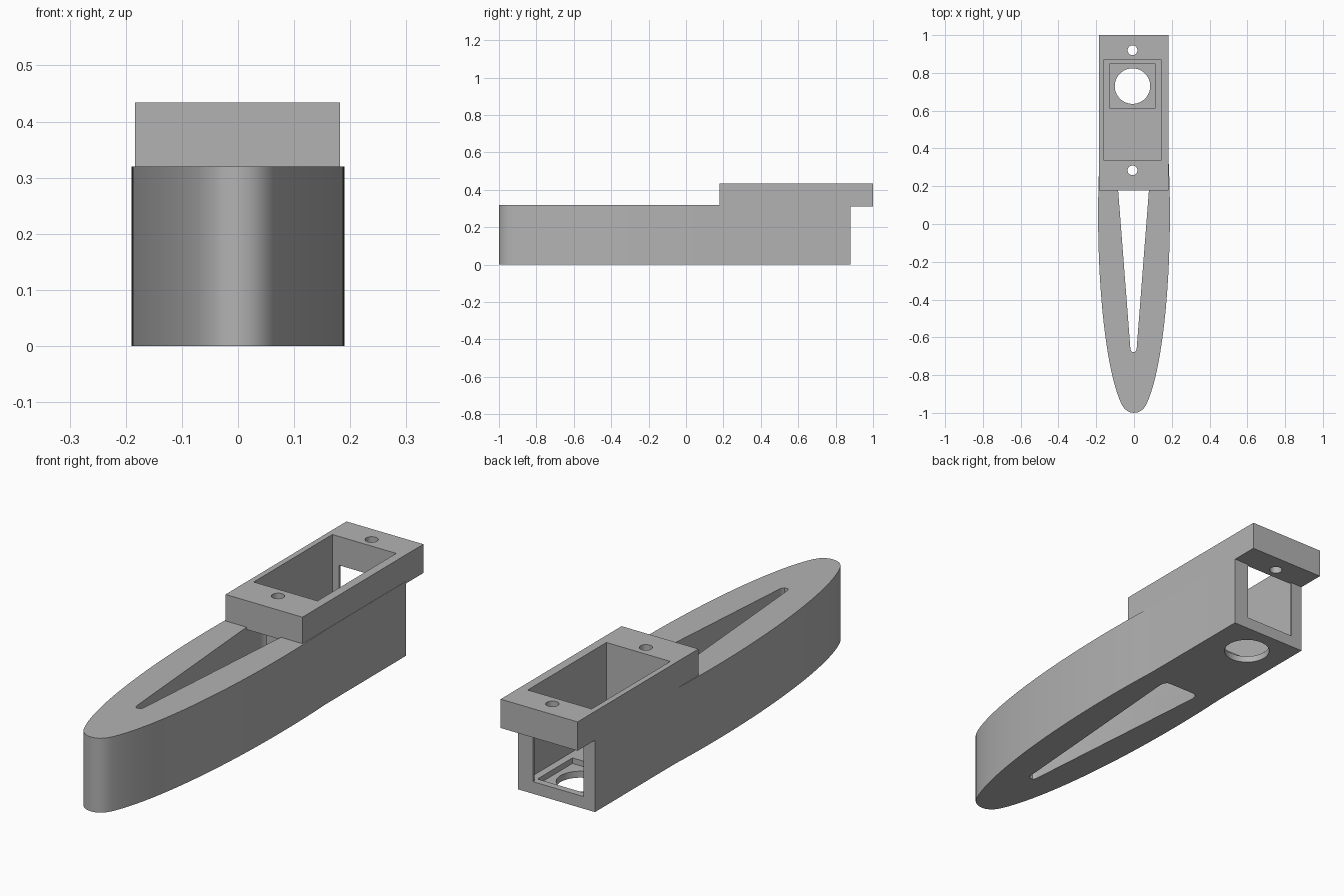
import bpy, bmesh, math

if "Cube" in bpy.data.objects:
    bpy.data.objects.remove(bpy.data.objects["Cube"], do_unlink=True)

grey = bpy.data.materials.new("plain grey")
grey.use_nodes = True
colour = (0.45, 0.45, 0.45, 1)
grey.diffuse_color = colour
grey.node_tree.nodes["Principled BSDF"].inputs["Base Color"].default_value = colour


def prism(name, outline, z0, z1):
    """Extrude a closed xy outline from z0 to z1."""
    bm = bmesh.new()
    face = bm.faces.new([bm.verts.new((x, y, z0)) for x, y in outline])
    top = bmesh.ops.extrude_face_region(bm, geom=[face])["geom"]
    verts = [v for v in top if isinstance(v, bmesh.types.BMVert)]
    bmesh.ops.translate(bm, verts=verts, vec=(0, 0, z1 - z0))
    bmesh.ops.recalc_face_normals(bm, faces=bm.faces)
    mesh = bpy.data.meshes.new(name)
    bm.to_mesh(mesh)
    bm.free()
    mesh.materials.append(grey)
    ob = bpy.data.objects.new(name, mesh)
    bpy.context.collection.objects.link(ob)
    return ob


def box(name, x0, x1, y0, y1, z0, z1):
    return prism(name, [(x0, y0), (x1, y0), (x1, y1), (x0, y1)], z0, z1)


def cylinder(name, x, y, r, z0, z1, n=48):
    ring = [(x + r * math.cos(2 * math.pi * i / n),
             y + r * math.sin(2 * math.pi * i / n)) for i in range(n)]
    return prism(name, ring, z0, z1)


def mirrored(half, cx=0):
    """Close a right-hand half outline with its mirror image."""
    return [(cx + x, y) for x, y in half] + [(cx - x, y) for x, y in reversed(half) if x > 0]


def combine(target, tool, operation):
    mod = target.modifiers.new(tool.name, 'BOOLEAN')
    mod.operation, mod.solver, mod.object = operation, 'EXACT', tool
    bpy.context.view_layer.objects.active = target
    bpy.ops.object.modifier_apply(modifier=mod.name)
    bpy.data.objects.remove(tool, do_unlink=True)


# Tapered body: blunt nose, elliptical flanks, straight rear
W, CY, LEN = 0.19, 0.05, 1.07
half = [(0, -1), (0.018, -0.998), (0.036, -0.99), (0.051, -0.977)]
start, end = math.asin((-0.96 - CY) / LEN), math.asin((0.335 - CY) / LEN)
for i in range(41):
    a = start + (end - start) * i / 40
    half.append((W * math.cos(a), CY + LEN * math.sin(a)))
half.append((half[-1][0], 0.88))
body = prism("tapered_body", mirrored(half), 0, 0.32)

# Long wedge slot with rounded ends, cut before the block covers it
slot = [(0.008, -0.677), (0.014, -0.67), (0.017, -0.655), (0.089, 0.275),
        (0.086, 0.295), (0.077, 0.307), (0.063, 0.31)]
combine(body, prism("slot_cutter", mirrored(slot, -0.0025), -0.1, 0.32), 'DIFFERENCE')

# Raised mounting block overhanging the rear
combine(body, box("mounting_block", -0.184, 0.182, 0.178, 1, 0.31, 0.434), 'UNION')

# Pocket, floor recess, rear window and round holes
HX = -0.008
cutters = [
    box("pocket_cutter", -0.16, 0.144, 0.335, 0.87, 0.052, 0.6),
    box("recess_cutter", -0.128, 0.112, 0.612, 0.85, 0.028, 0.2),
    box("window_cutter", -0.128, 0.112, 0.8, 0.95, 0.052, 0.31),
    cylinder("floor_hole_cutter", HX, 0.73, 0.094, -0.1, 0.2),
    cylinder("front_screw_cutter", HX, 0.284, 0.026, 0.3, 0.6, 32),
    cylinder("rear_screw_cutter", HX, 0.92, 0.026, 0.2, 0.6, 32),
]
for cutter in cutters:
    combine(body, cutter, 'DIFFERENCE')

# Smooth the curved walls, keep edges crisp
bpy.ops.object.select_all(action='DESELECT')
body.select_set(True)
bpy.context.view_layer.objects.active = body
bpy.ops.object.shade_smooth_by_angle(angle=math.radians(30))
